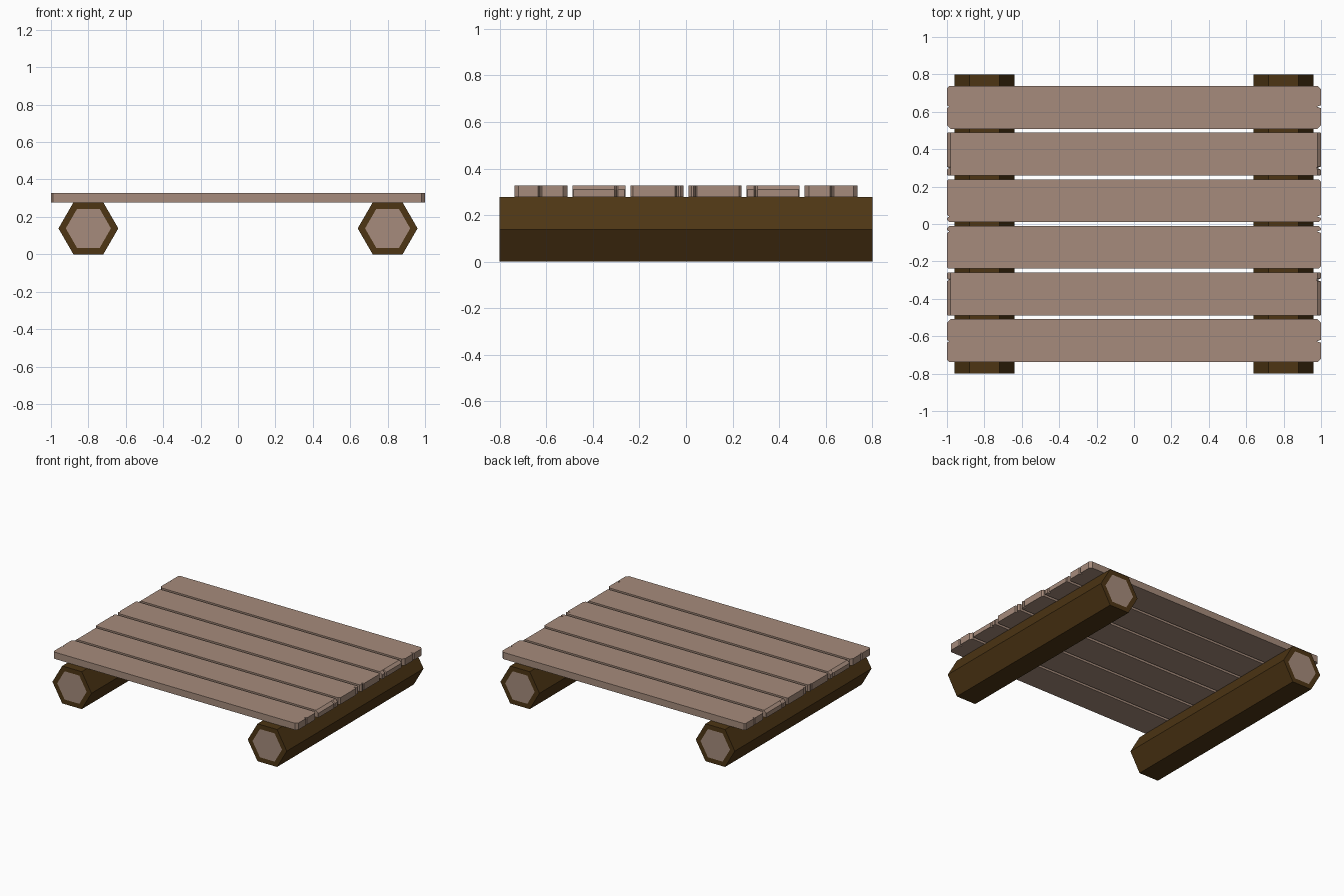
import bpy, bmesh
from math import cos, sin, pi

if "Cube" in bpy.data.objects:
    bpy.data.objects.remove(bpy.data.objects["Cube"])


def material(name, color):
    m = bpy.data.materials.new(name)
    m.diffuse_color = (*color, 1)
    m.use_nodes = True
    m.node_tree.nodes["Principled BSDF"].inputs["Base Color"].default_value = m.diffuse_color
    return m


WOOD = material("cut_wood", (0.38, 0.26, 0.20))
BARK = material("bark", (0.075, 0.036, 0.007))


def finish(bm, name, mats):
    bmesh.ops.recalc_face_normals(bm, faces=bm.faces)
    me = bpy.data.meshes.new(name)
    bm.to_mesh(me)
    bm.free()
    for m in mats:
        me.materials.append(m)
    ob = bpy.data.objects.new(name, me)
    bpy.context.collection.objects.link(ob)
    return ob


def loft(bm, rings):
    """Closed solid through a stack of equal-length rings."""
    vs = [[bm.verts.new(p) for p in r] for r in rings]
    n = len(vs[0])
    for a, b in zip(vs, vs[1:]):
        for i in range(n):
            j = (i + 1) % n
            bm.faces.new((a[i], a[j], b[j], b[i]))
    return [bm.faces.new(vs[0][::-1]), bm.faces.new(vs[-1])]


R = 0.16
H = R * cos(pi / 6)


# Hexagonal logs with pale cut ends inside a bark ring
def log(name, x):
    bm = bmesh.new()
    rings = [[(x + R * cos(i * pi / 3), y, H + R * sin(i * pi / 3))
              for i in range(6)] for y in (-0.8, 0.8)]
    caps = loft(bm, rings)
    bmesh.ops.recalc_face_normals(bm, faces=bm.faces)
    bmesh.ops.inset_individual(bm, faces=caps, thickness=0.034, use_even_offset=True)
    for f in caps:
        f.material_index = 1
    finish(bm, name, (BARK, WOOD))


for side, x in (("left", -0.8), ("right", 0.8)):
    log(side + "_log", x)

BOTTOM, TOP, HALF_W = 2 * H, 2 * H + 0.05, 0.114


# Plank with clipped corners and a small notch in each end
def plank(name, y, sign, notch, clip, sloped):
    w = HALF_W
    right = [(1 - clip, -w), (1, -w + clip), (1, notch - 0.008),
             (0.978, notch), (1, notch + 0.008), (1, w - clip), (1 - clip, w)]
    left = [(-1 + clip * 0.6, w), (-1, w - clip * 0.6), (-1, notch + 0.008),
            (-0.988, notch), (-1, notch - 0.008), (-1, -w + clip), (-1 + clip, -w)]
    outline = right + left

    def ring(z, limit):
        return [(max(-limit, min(limit, px)), y + sign * py, z) for px, py in outline]

    rings = [ring(BOTTOM, 1)]
    if sloped:
        rings += [ring(TOP - 0.017, 1), ring(TOP, 0.98)]
    else:
        rings += [ring(TOP, 1)]
    bm = bmesh.new()
    loft(bm, rings)
    finish(bm, name, (WOOD,))


# Six planks, mirrored front to back
styles = [("inner", 0.125, -0.085, 0.012, False),
          ("middle", 0.374, -0.075, 0.004, True),
          ("outer", 0.623, 0.004, 0.018, False)]
for label, y, notch, clip, sloped in styles:
    for side, s in (("back", 1), ("front", -1)):
        plank(f"{side}_{label}_plank", s * y, s, notch, clip, sloped)
